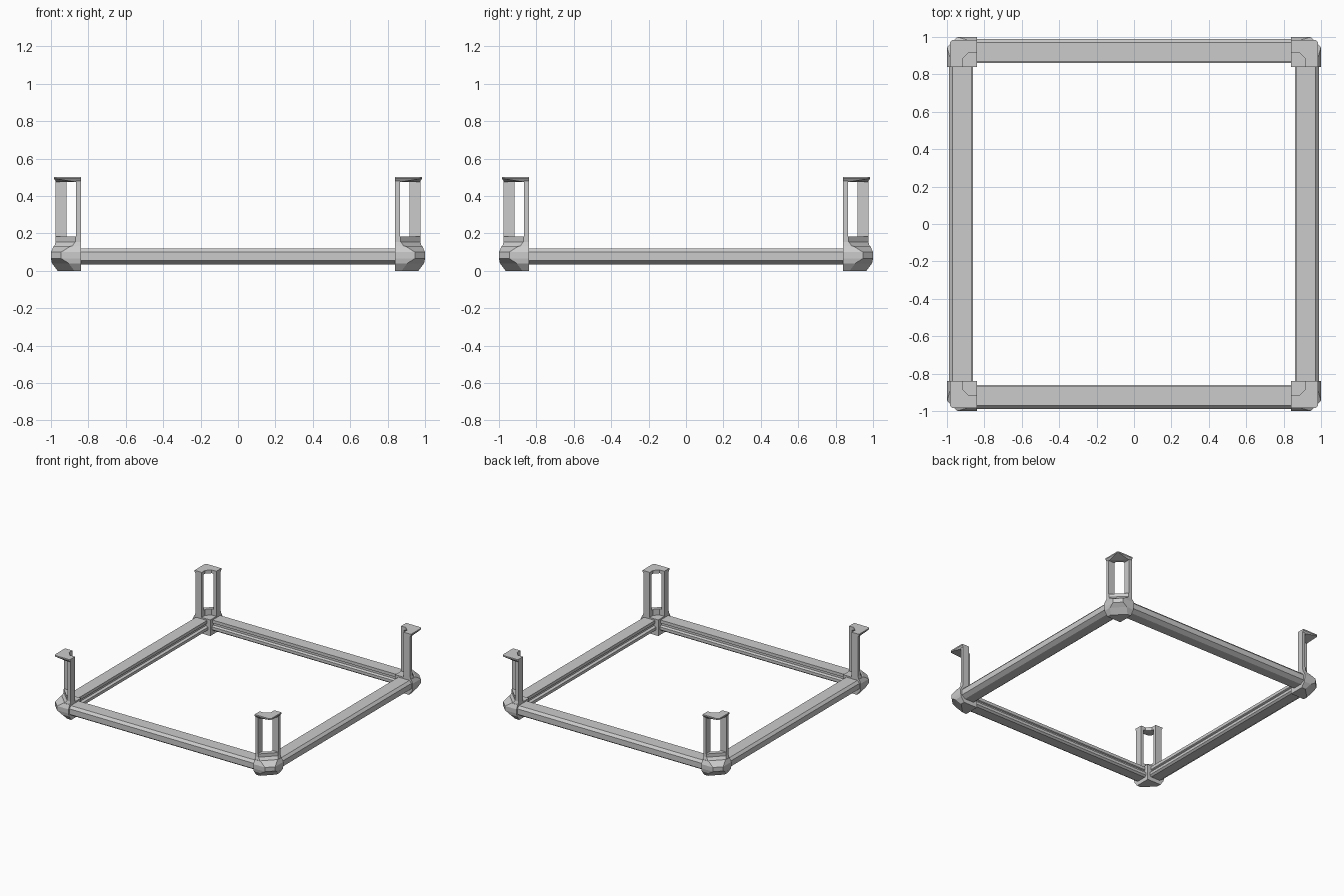
import bpy, bmesh
from math import pi
from mathutils import Matrix

if "Cube" in bpy.data.objects:
    bpy.data.objects.remove(bpy.data.objects["Cube"])


def loft(name, rings, turn):
    """Skin equal-length closed 3D rings, cap the ends, turn about z."""
    bm = bmesh.new()
    vs = [[bm.verts.new(p) for p in r] for r in rings]
    n = len(rings[0])
    for a, b in zip(vs, vs[1:]):
        for i in range(n):
            j = (i + 1) % n
            bm.faces.new((a[i], a[j], b[j], b[i]))
    bm.faces.new(vs[0][::-1])
    bm.faces.new(vs[-1])
    bmesh.ops.recalc_face_normals(bm, faces=bm.faces)
    bm.transform(Matrix.Rotation(turn * pi / 2, 4, 'Z'))
    me = bpy.data.meshes.new(name)
    bm.to_mesh(me)
    bm.free()
    ob = bpy.data.objects.new(name, me)
    bpy.context.collection.objects.link(ob)
    return ob


IN = 0.84  # inner limit of the corner pieces


def block_ring(z, o, c):
    # square with its outer corner cut off
    return [(IN, IN, z), (o, IN, z), (o, o - c, z), (o - c, o, z), (IN, o, z)]


def ell_ring(z, o, c, i=0.918, k=0.035):
    # L shape, outer corner cut by c, inner corner cut by k
    return [(IN, i, z), (i - k, i, z), (i, i - k, z), (i, IN, z),
            (o, IN, z), (o, o - c, z), (o - c, o, z), (IN, o, z)]


def box_ring(z, x0, x1, y0, y1):
    return [(x0, y0, z), (x1, y0, z), (x1, y1, z), (x0, y1, z)]


# beam cross-section: distance from centre, height
BEAM = [(.97, .12), (.988, .10), (.988, .055), (.955, .033), (.875, .033),
        (.86, .045), (.86, .068), (.88, .075), (.88, .09), (.87, .095), (.87, .12)]
sides = ["right", "back", "left", "front"]
corners = ["back_right", "back_left", "front_left", "front_right"]

for t in range(4):
    # edge beam
    loft(sides[t] + "_beam", [[(o, y, z) for o, z in BEAM] for y in (-.86, .86)], t)
    c = corners[t]
    # faceted corner block
    loft(c + "_block", [block_ring(*r) for r in (
        (0, .965, .09), (.04, .995, .09), (.065, 1, .055),
        (.10, 1, .055), (.132, .985, .09))], t)
    # raised collar on the block
    loft(c + "_collar", [ell_ring(*r) for r in (
        (.12, .985, .09), (.155, .975, .105), (.182, .975, .105))], t)
    # two posts leaving an open window at the corner
    loft(c + "_post_a", [box_ring(z, IN, .865, .918, .975) for z in (.17, .485)], t)
    loft(c + "_post_b", [box_ring(z, .918, .975, IN, .865) for z in (.17, .485)], t)
    # L-shaped cap flaring to a sharp corner
    loft(c + "_cap", [ell_ring(.475, .972, .10), ell_ring(.492, .984, .012),
                      ell_ring(.502, .984, .012)], t)
